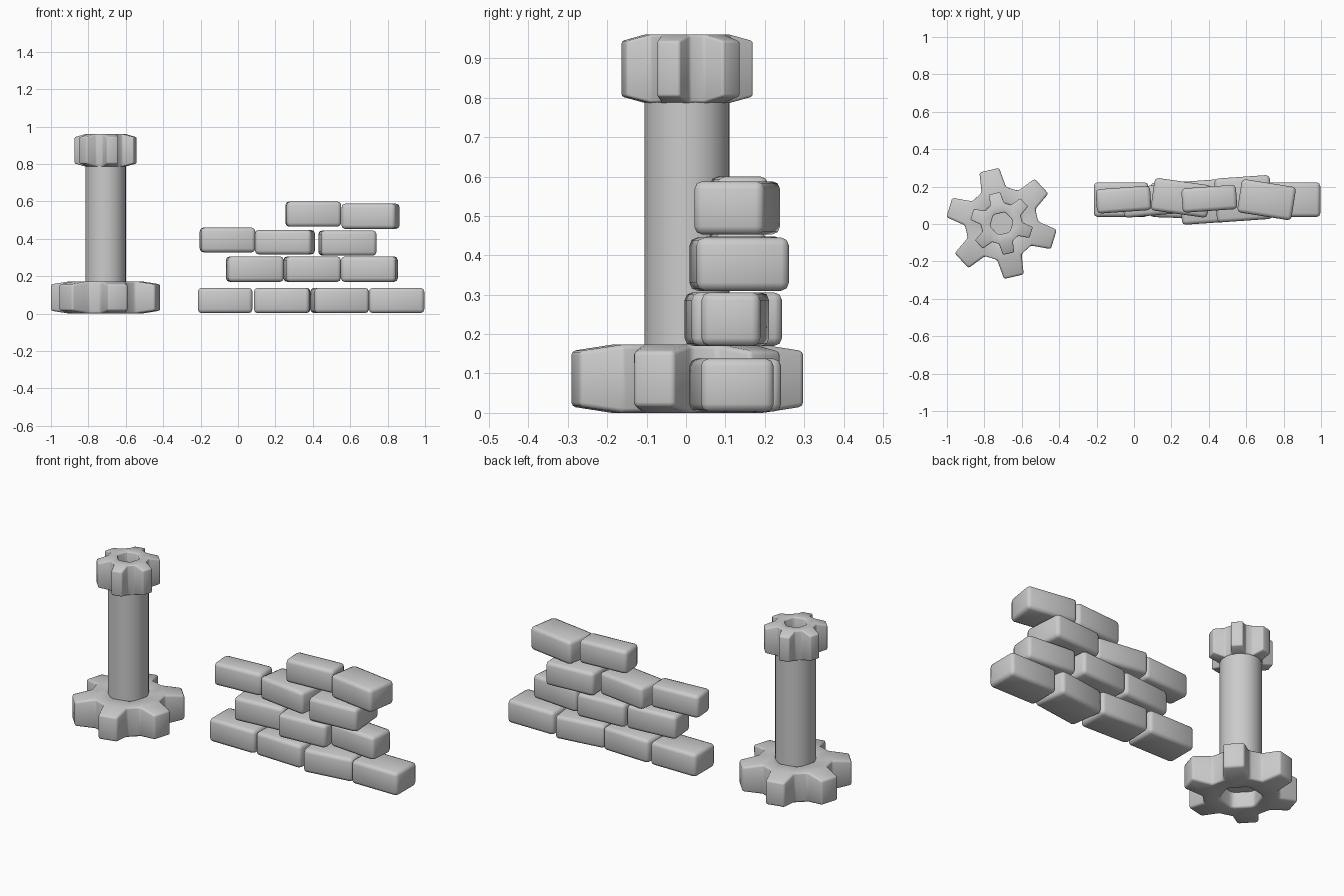
import bpy, bmesh
from math import sin, cos, radians

if "Cube" in bpy.data.objects:
    bpy.data.objects.remove(bpy.data.objects["Cube"])

def finish(bm, name, bevel):
    bmesh.ops.recalc_face_normals(bm, faces=bm.faces[:])
    for f in bm.faces:
        f.smooth = True
    me = bpy.data.meshes.new(name)
    bm.to_mesh(me)
    bm.free()
    ob = bpy.data.objects.new(name, me)
    bpy.context.collection.objects.link(ob)
    if bevel:
        mod = ob.modifiers.new("bevel", 'BEVEL')
        mod.width = bevel
        mod.segments = 2
        mod.limit_method = 'ANGLE'
        mod.angle_limit = radians(28)
    return ob

CX, CY = -0.708, 0.003

# Six-toothed ring with a hexagonal hole
def gear(name, r, z0, z1, turn, bevel):
    bm = bmesh.new()
    drop = 0.016

    def ring(radius, half, z):
        out = []
        for i in range(6):
            for s in (-half, half):
                a = radians(turn + 60 * i + s)
                out.append(bm.verts.new((CX + radius * cos(a), CY + radius * sin(a), z)))
        return out

    levels = []
    for z, d in ((z0, drop), (z1, -drop)):
        levels.append((ring(r * 0.36, 24, z), ring(r * 0.66, 20, z), ring(r * 1.0, 10.5, z + d)))
    (ib, rb, tb), (it, rt, tt) = levels
    for i in range(12):
        j = (i + 1) % 12
        for inner, root in ((ib, rb), (it, rt)):
            bm.faces.new((inner[i], inner[j], root[j], root[i]))
        bm.faces.new((ib[i], ib[j], it[j], it[i]))
        if i % 2 == 0:  # tooth
            for root, tip in ((rb, tb), (rt, tt)):
                bm.faces.new((root[i], root[j], tip[j], tip[i]))
            bm.faces.new((tb[i], tb[j], tt[j], tt[i]))
            for k in (i, j):
                bm.faces.new((rb[k], tb[k], tt[k], rt[k]))
        else:  # valley
            bm.faces.new((rb[i], rb[j], rt[j], rt[i]))
    return finish(bm, name, bevel)

gear("column_base", 0.297, 0.0, 0.173, 43, 0.022)
gear("column_capital", 0.168, 0.787, 0.96, 43, 0.014)

# Column shaft
bpy.ops.mesh.primitive_cylinder_add(vertices=32, radius=0.108, depth=0.78, location=(CX, CY, 0.48))
bpy.context.object.name = "column_shaft"
bpy.ops.object.shade_smooth_by_angle()

# Wall bricks: x min, x max, z min, z max, depth, y centre, turn in degrees
BRICKS = [
    (-0.215, 0.077, 0.003, 0.138, 0.185, 0.13, 0),
    (0.085, 0.387, 0.003, 0.138, 0.185, 0.125, -2),
    (0.387, 0.70, 0.003, 0.138, 0.20, 0.125, 8),
    (0.70, 0.996, 0.003, 0.138, 0.185, 0.13, 0),
    (-0.065, 0.245, 0.17, 0.306, 0.16, 0.125, 5),
    (0.243, 0.55, 0.17, 0.306, 0.23, 0.12, 4),
    (0.55, 0.855, 0.17, 0.306, 0.15, 0.125, -5),
    (-0.205, 0.093, 0.328, 0.46, 0.13, 0.13, 4),
    (0.09, 0.412, 0.317, 0.448, 0.175, 0.14, -8),
    (0.43, 0.74, 0.31, 0.445, 0.235, 0.135, 4),
    (0.253, 0.552, 0.465, 0.60, 0.13, 0.135, 4),
    (0.553, 0.865, 0.453, 0.588, 0.18, 0.13, -9),
]
for n, (x0, x1, z0, z1, dep, y, turn) in enumerate(BRICKS, 1):
    a = radians(turn)
    length = (x1 - x0 - dep * 0.8 * abs(sin(a))) / cos(a)
    bm = bmesh.new()
    bmesh.ops.create_cube(bm, size=1)
    bmesh.ops.scale(bm, vec=(length, dep, z1 - z0), verts=bm.verts)
    ob = finish(bm, f"wall_brick_{n}", 0.02)
    ob.location = ((x0 + x1) / 2, y, (z0 + z1) / 2)
    ob.rotation_euler.z = a
